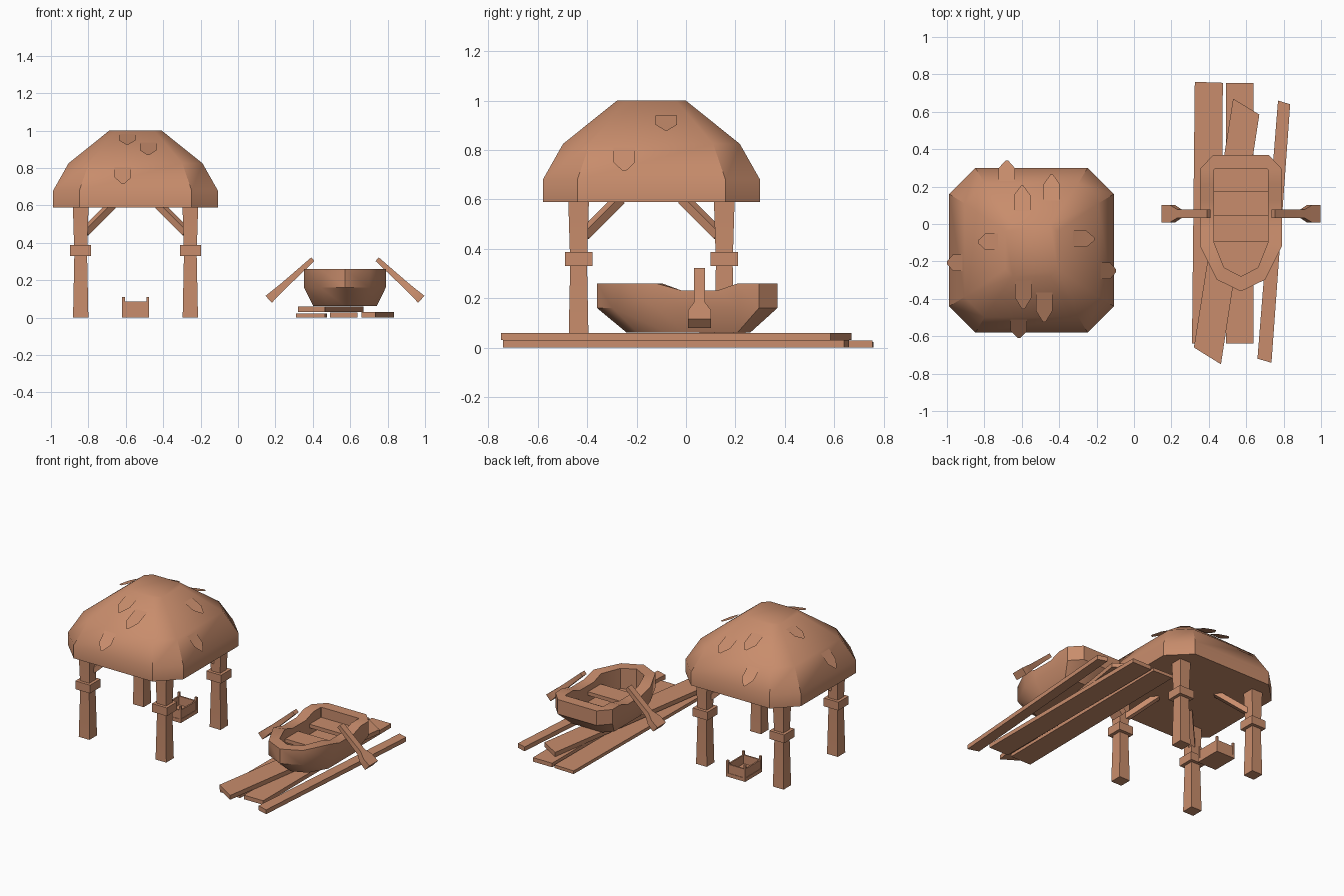
import bpy, bmesh, math
from mathutils import Vector

if "Cube" in bpy.data.objects:
    bpy.data.objects.remove(bpy.data.objects["Cube"], do_unlink=True)

clay = bpy.data.materials.new("clay_brown")
clay.use_nodes = True
clay.diffuse_color = (0.58, 0.265, 0.15, 1)
clay.node_tree.nodes["Principled BSDF"].inputs["Base Color"].default_value = clay.diffuse_color


def finish(name, bm, angle=38):
    """Turn a bmesh into a shaded, coloured object."""
    if len(bm.faces) > 1:
        bmesh.ops.recalc_face_normals(bm, faces=bm.faces)
    mesh = bpy.data.meshes.new(name)
    bm.to_mesh(mesh)
    bm.free()
    mesh.materials.append(clay)
    ob = bpy.data.objects.new(name, mesh)
    bpy.context.collection.objects.link(ob)
    bpy.ops.object.select_all(action='DESELECT')
    ob.select_set(True)
    bpy.context.view_layer.objects.active = ob
    bpy.ops.object.shade_smooth_by_angle(angle=math.radians(angle))
    return ob


def loft(name, rings):
    """Skin a chain of equal-length rings and cap both ends."""
    bm = bmesh.new()
    loops = [[bm.verts.new(p) for p in ring] for ring in rings]
    n = len(loops[0])
    for a, b in zip(loops, loops[1:]):
        for i in range(n):
            j = (i + 1) % n
            bm.faces.new((a[i], a[j], b[j], b[i]))
    bm.faces.new(loops[0])
    bm.faces.new(loops[-1])
    return finish(name, bm)


def prism(name, outline, z0, z1):
    return loft(name, [[(x, y, z) for x, y in outline] for z in (z0, z1)])


def box(name, x0, x1, y0, y1, z0, z1):
    return prism(name, [(x0, y0), (x1, y0), (x1, y1), (x0, y1)], z0, z1)


def square(c, h, z):
    return [(c[0] + a * h, c[1] + b * h, z) for a, b in ((-1, -1), (1, -1), (1, 1), (-1, 1))]


def beam(name, p, q, sections):
    """Bar from p to q; sections are (fraction, half width, half thickness)."""
    p, q = Vector(p), Vector(q)
    side = (q - p).cross(Vector((0, 0, 1))).normalized()
    up = side.cross(q - p).normalized()
    rings = []
    for t, w, h in sections:
        c = p.lerp(q, t)
        rings.append([c + side * a * w + up * b * h
                      for a, b in ((-1, -1), (1, -1), (1, 1), (-1, 1))])
    return loft(name, rings)


# Domed roof with chamfered corners
CX, CY = -0.548, -0.14


def octagon(h, f, z):
    pts = [(f, -h), (h, -f), (h, f), (f, h), (-f, h), (-h, f), (-h, -f), (-f, -h)]
    return [(CX + x, CY + y, z) for x, y in pts]


loft("roof", [octagon(0.44, 0.30, 0.59), octagon(0.44, 0.30, 0.68),
              octagon(0.358, 0.25, 0.825), octagon(0.14, 0.10, 1.0)])


# Loose thatch flaps: outward direction, sideways centre, base and tip
def flap(d, side, h0, z0, h1, z1):
    out = Vector((d[0], d[1], 0))
    lat = Vector((abs(d[1]), abs(d[0]), 0))
    mid = Vector((CX, CY, 0)) * abs(out.dot((1, 1, 0)))
    mid = Vector((CX * abs(d[0]), CY * abs(d[1]), 0)) + lat * side
    base = mid + out * h0 + Vector((0, 0, z0))
    tip = mid + out * h1 + Vector((0, 0, z1))
    neck = base.lerp(tip, 0.62)
    w = lat * 0.044
    bm = bmesh.new()
    bm.faces.new([bm.verts.new(p) for p in
                  (base - w, base + w, neck + w, tip + w * 0.15, tip - w * 0.15, neck - w)])
    bm.normal_update()
    if bm.faces[:][0].normal.z < 0:
        bmesh.ops.reverse_faces(bm, faces=bm.faces)
    finish("thatch_flap", bm)


FRONT, BACK, LEFT, RIGHT = (0, -1), (0, 1), (1, 0), (-1, 0)
for spec in ((FRONT, -0.592, 0.155, 0.985, 0.315, 0.925),
             (FRONT, -0.48, 0.225, 0.935, 0.385, 0.87),
             (FRONT, -0.615, 0.37, 0.805, 0.47, 0.715),
             (BACK, -0.68, 0.37, 0.805, 0.48, 0.715),
             (BACK, -0.598, 0.21, 0.95, 0.345, 0.89),
             (BACK, -0.44, 0.265, 0.905, 0.405, 0.85),
             (RIGHT, -0.095, 0.18, 0.97, 0.287, 0.92),
             (RIGHT, -0.207, 0.368, 0.81, 0.452, 0.715),
             (LEFT, -0.08, 0.223, 0.94, 0.338, 0.88),
             (LEFT, -0.25, 0.368, 0.81, 0.453, 0.715)):
    flap(*spec)

# Four posts with collars and braces leaning in to the middle
for sx in (-1, 1):
    for sy in (-1, 1):
        c = (CX + sx * 0.293, CY + sy * 0.295)
        loft("post", [square(c, h, z) for h, z in ((0.041, 0), (0.034, 0.34), (0.042, 0.6))])
        loft("post_collar", [square(c, 0.056, z) for z in (0.33, 0.387)])
        beam("post_brace", (c[0] - sx * 0.02, c[1] - sy * 0.02, 0.455),
             (c[0] - sx * 0.165, c[1] - sy * 0.165, 0.60),
             [(0, 0.02, 0.018), (1, 0.02, 0.018)])

# Small open crate with corner pegs
X0, X1, Y0, Y1 = -0.62, -0.475, 0.055, 0.24
box("crate_floor", X0, X1, Y0, Y1, 0, 0.025)
for y in (Y0 + 0.003, Y1 - 0.013):
    box("crate_end", X0 + 0.01, X1 - 0.01, y, y + 0.01, 0.02, 0.085)
for x in (X0 + 0.003, X1 - 0.013):
    box("crate_side", x, x + 0.01, Y0 + 0.01, Y1 - 0.01, 0.02, 0.085)
for x in (X0, X1 - 0.015):
    for y in (Y0, Y1 - 0.015):
        box("crate_peg", x, x + 0.015, y, y + 0.015, 0, 0.11)

# Planks lying on the ground
prism("plank_a", [(0.31, -0.64), (0.465, -0.64), (0.475, 0.755), (0.325, 0.76)], 0, 0.022)
box("plank_b", 0.493, 0.64, -0.64, 0.755, 0, 0.028)
prism("plank_c", [(0.32, -0.66), (0.465, -0.75), (0.67, 0.585), (0.53, 0.67)], 0.03, 0.06)
prism("plank_d", [(0.66, -0.72), (0.735, -0.742), (0.835, 0.64), (0.77, 0.66)], 0, 0.03)

# Boat hull: mirrored half outlines, lofted outside then down the inside
BX = 0.572


def boat_ring(half, z, sx=1, sy=1):
    full = half + [(-x, y) for x, y in reversed(half) if x > 0]
    return [(BX + x * sx, 0.02 + (y - 0.02) * sy, z(y) if callable(z) else z) for x, y in full]


def sheer(y):
    return 0.232 if -0.05 < y < 0.16 else 0.26


outer = [(0.148, 0.37), (0.218, 0.295), (0.218, 0.21), (0.218, 0.13),
         (0.218, -0.02), (0.218, -0.12), (0.13, -0.297), (0, -0.36)]
inner = [(0.14, 0.295), (0.145, 0.29), (0.145, 0.21), (0.145, 0.13),
         (0.145, -0.02), (0.145, -0.097), (0.09, -0.233), (0, -0.28)]
loft("boat_hull", [boat_ring(outer, 0.062, 0.78, 0.69), boat_ring(outer, 0.16),
                   boat_ring(outer, sheer), boat_ring(inner, sheer), boat_ring(inner, 0.12)])
for y0, y1 in ((0.17, 0.297), (-0.095, 0.045)):
    box("boat_bench", BX - 0.147, BX + 0.147, y0, y1, 0.165, 0.19)

# Oars resting on both sides
for s in (-1, 1):
    beam("oar", (BX + s * 0.172, 0.055, 0.312), (BX + s * 0.408, 0.055, 0.098),
         [(0, 0.022, 0.013), (0.66, 0.022, 0.018), (0.82, 0.046, 0.021), (1, 0.046, 0.025)])
